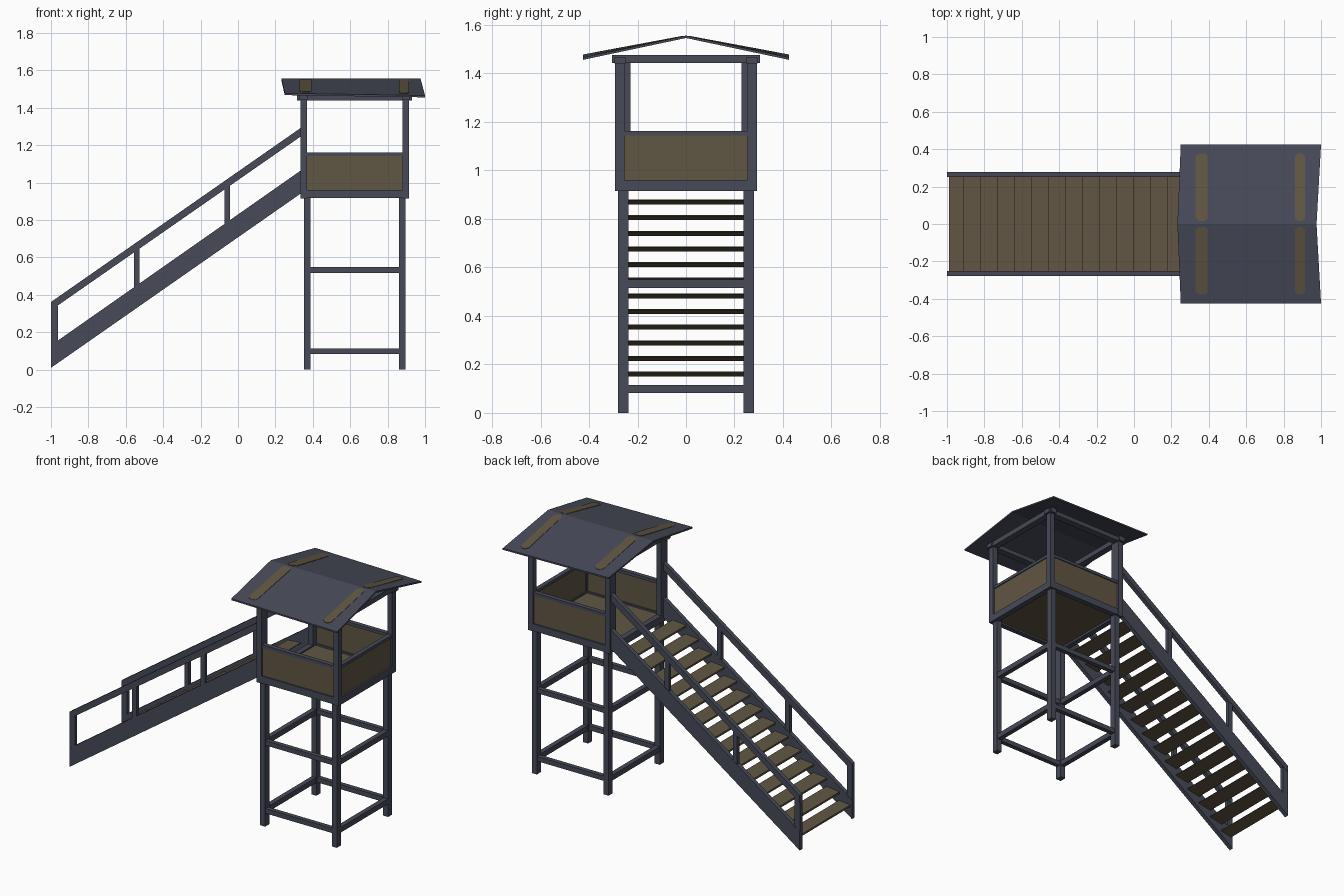
import bpy, bmesh

if "Cube" in bpy.data.objects:
    bpy.data.objects.remove(bpy.data.objects["Cube"])

def material(name, rgb):
    m = bpy.data.materials.new(name)
    m.diffuse_color = (*rgb, 1)
    m.use_nodes = True
    m.node_tree.nodes["Principled BSDF"].inputs["Base Color"].default_value = m.diffuse_color
    return m

SLATE = material("slate_grey_paint", (0.063, 0.069, 0.098))
TAN = material("tan_wood", (0.118, 0.092, 0.055))

def make_object(name, bm, mat):
    bmesh.ops.recalc_face_normals(bm, faces=bm.faces)
    me = bpy.data.meshes.new(name)
    bm.to_mesh(me)
    bm.free()
    me.materials.append(mat)
    ob = bpy.data.objects.new(name, me)
    bpy.context.collection.objects.link(ob)
    return ob

def loft(name, a, b, mat):
    """Solid between two matching outlines of 3D points."""
    bm = bmesh.new()
    va = [bm.verts.new(p) for p in a]
    vb = [bm.verts.new(p) for p in b]
    bm.faces.new(va)
    bm.faces.new(vb[::-1])
    n = len(va)
    for i in range(n):
        j = (i + 1) % n
        bm.faces.new((va[i], vb[i], vb[j], va[j]))
    return make_object(name, bm, mat)

def prism(name, pts, y0, y1, mat):
    """Extrude an xz outline along y."""
    return loft(name, [(x, y0, z) for x, z in pts], [(x, y1, z) for x, z in pts], mat)

def box(name, x0, x1, y0, y1, z0, z1, mat=SLATE):
    y0, y1 = sorted((y0, y1))
    return prism(name, [(x0, z0), (x1, z0), (x1, z1), (x0, z1)], y0, y1, mat)

SIDES = ((-1, "front"), (1, "back"))

# Tower parts repeated on the front and back
for s, side in SIDES:
    # legs and upper posts
    box(side + "_left_leg", 0.352, 0.388, s * 0.238, s * 0.28, 0, 0.925)
    box(side + "_right_leg", 0.86, 0.896, s * 0.238, s * 0.28, 0, 0.925)
    box(side + "_left_post", 0.335, 0.37, s * 0.228, s * 0.292, 0.92, 1.45)
    box(side + "_right_post", 0.88, 0.915, s * 0.253, s * 0.292, 0.92, 1.45)
    # cross bars between legs
    for z in (0.098, 0.533):
        box(side + "_leg_brace", 0.385, 0.863, s * 0.246, s * 0.275, z - 0.015, z + 0.015)
    # platform beam, panel, rail and roof beam
    box(side + "_platform_beam", 0.337, 0.913, s * 0.255, s * 0.29, 0.918, 0.962)
    box(side + "_wall_panel", 0.36, 0.89, s * 0.264, s * 0.28, 0.95, 1.145, TAN)
    box(side + "_wall_rail", 0.36, 0.89, s * 0.257, s * 0.286, 1.143, 1.162)
    box(side + "_roof_beam", 0.315, 0.93, s * 0.25, s * 0.295, 1.44, 1.468)

# Tower parts running across
for side, x0, x1 in (("left", 0.354, 0.385), ("right", 0.863, 0.894)):
    for z in (0.098, 0.533):
        box(side + "_leg_brace", x0, x1, -0.24, 0.24, z - 0.017, z + 0.017)
box("left_platform_beam", 0.335, 0.37, -0.292, 0.292, 0.916, 0.961)
box("right_platform_beam", 0.88, 0.915, -0.292, 0.292, 0.916, 0.961)
box("left_roof_beam", 0.33, 0.372, -0.305, 0.305, 1.442, 1.475)
box("right_roof_beam", 0.876, 0.918, -0.305, 0.305, 1.442, 1.475)
box("right_wall_panel", 0.888, 0.904, -0.265, 0.265, 0.95, 1.145, TAN)
box("right_wall_rail", 0.882, 0.91, -0.265, 0.265, 1.143, 1.162)
box("platform_floor", 0.36, 0.89, -0.265, 0.265, 0.93, 0.952, TAN)

# Gabled roof: slightly tilted slopes with slanted ends
def roof_z(x, y):
    t = abs(y) / 0.425
    return 1.556 - t * (0.078 + 0.012 * (x - 0.25) / 0.75)

for s, side in SIDES:
    top = [(x, s * y, roof_z(x, y)) for x, y in
           ((0.232, 0), (0.976, 0), (1.0, 0.425), (0.25, 0.425))]
    loft(side + "_roof_slope", top, [(x, y, z - 0.01) for x, y, z in top], SLATE)
    # worn wood stripes with rounded ends
    for x0, x1 in ((0.33, 0.392), (0.86, 0.914)):
        d, y0, y1 = 0.016, 0.015, 0.378
        outline = [(x0 + d, y0), (x1 - d, y0), (x1, y0 + d), (x1, y1 - d),
                   (x1 - d, y1), (x0 + d, y1), (x0, y1 - d), (x0, y0 + d)]
        stripe = [(x, s * y, roof_z(x, y) + 0.0015) for x, y in outline]
        loft(side + "_roof_stripe", stripe, [(x, y, z - 0.004) for x, y, z in stripe], TAN)

# Stair stringers, handrails and balusters
SLOPE = 0.7
for s, side in SIDES:
    y0, y1 = sorted((s * 0.25, s * 0.278))
    prism(side + "_stair_stringer",
          [(-1, 0.01), (0.34, 0.945), (0.34, 1.068), (-1, 0.13)], y0, y1, SLATE)
    prism(side + "_handrail",
          [(-1, 0.318), (0.34, 1.25), (0.34, 1.296), (-1, 0.362)], y0, y1, SLATE)
    for x0, x1 in ((-1, -0.962), (-0.556, -0.526), (-0.072, -0.042)):
        def base(x): return 0.11 + SLOPE * (x + 1)
        box(side + "_baluster", x0, x1, y0 + 0.002, y1 - 0.002,
            base(x0), base(x0) + 0.23)

# Stair treads, thin wedges rising slightly toward the tower
for i in range(14):
    x, z = -1.004 + 0.0907 * i, 0.085 + 0.0645 * i
    x0 = max(x, -0.988)
    prism("stair_tread", [(x0, z), (x + 0.096, z + 0.017),
                          (x + 0.096, z + 0.021), (x0, z + 0.012)], -0.252, 0.252, TAN)
